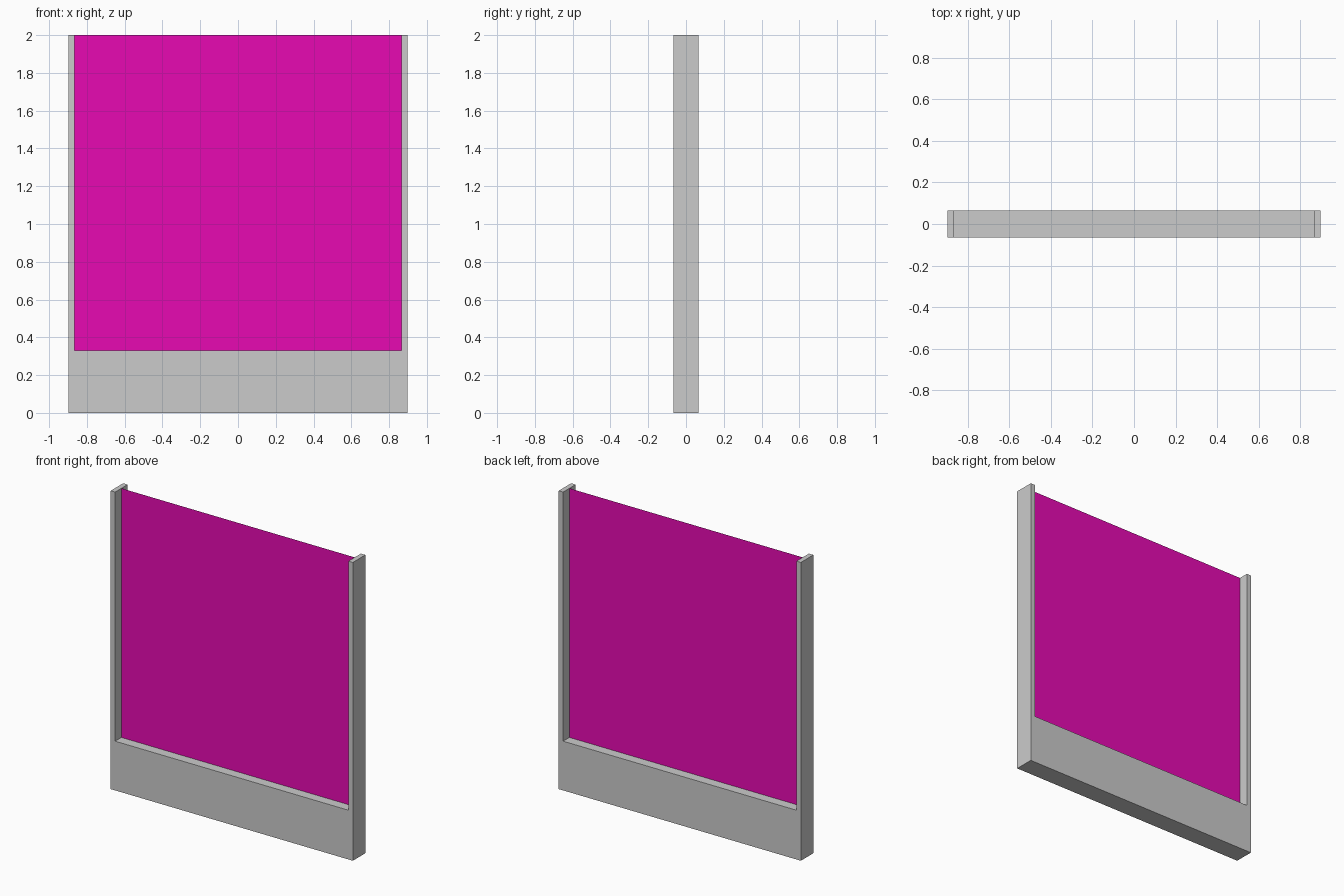
import bpy, bmesh

if "Cube" in bpy.data.objects:
    bpy.data.objects.remove(bpy.data.objects["Cube"])

HALF_W, INNER_W = 0.898, 0.865   # outer and inner half widths
HEIGHT, SILL, HALF_D = 2.0, 0.33, 0.066


def face_object(name, outline, y=0.0, depth=0.0):
    """Polygon in the xz plane, optionally extruded towards +y."""
    bm = bmesh.new()
    face = bm.faces.new([bm.verts.new((x, y, z)) for x, z in outline])
    if depth:
        new = bmesh.ops.extrude_face_region(bm, geom=[face], use_keep_orig=True)["geom"]
        verts = [v for v in new if isinstance(v, bmesh.types.BMVert)]
        bmesh.ops.translate(bm, verts=verts, vec=(0, depth, 0))
        bmesh.ops.recalc_face_normals(bm, faces=bm.faces)
    mesh = bpy.data.meshes.new(name)
    bm.to_mesh(mesh)
    bm.free()
    obj = bpy.data.objects.new(name, mesh)
    bpy.context.collection.objects.link(obj)
    return obj


# U-shaped frame: low wall with two thin posts
right = [(HALF_W, 0), (HALF_W, HEIGHT), (INNER_W, HEIGHT), (INNER_W, SILL)]
left = [(-x, z) for x, z in reversed(right)]
face_object("frame", right + left, -HALF_D, 2 * HALF_D)

# Thin coloured panel in the middle of the opening
panel = face_object("panel", [(-INNER_W, SILL), (INNER_W, SILL),
                              (INNER_W, HEIGHT), (-INNER_W, HEIGHT)])
magenta = bpy.data.materials.new("magenta")
magenta.diffuse_color = (0.8, 0.003, 0.45, 1)
magenta.use_nodes = True
magenta.node_tree.nodes["Principled BSDF"].inputs["Base Color"].default_value = magenta.diffuse_color
panel.data.materials.append(magenta)
